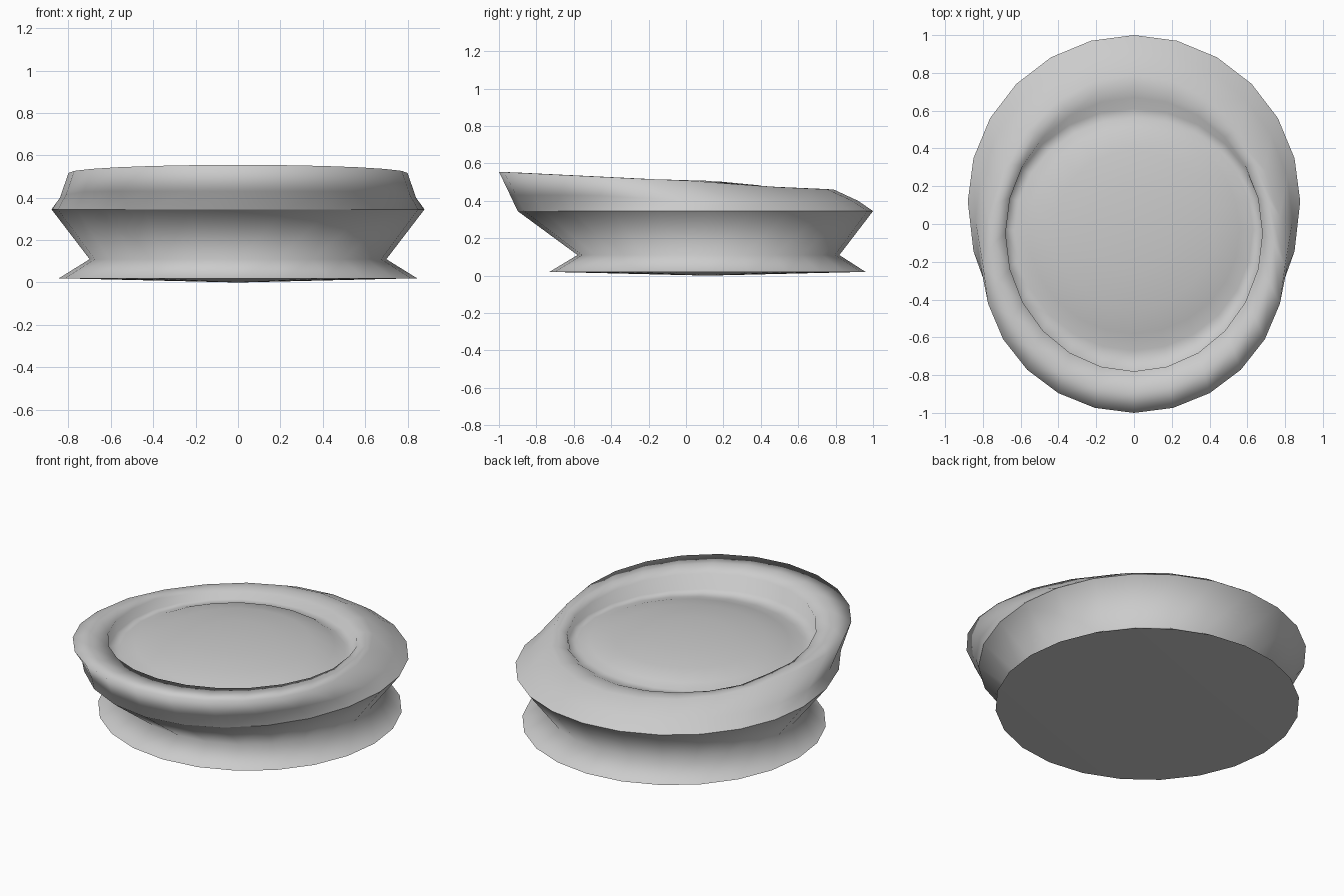
import bpy, bmesh, math

if "Cube" in bpy.data.objects:
    bpy.data.objects.remove(bpy.data.objects["Cube"])

N = 24


def egg_ring(bm, cy, rx, front, back, z):
    """Ring reaching y=front and y=back, widest at y=cy; z is a number or a function of y."""
    ring = []
    for i in range(N):
        a = 2 * math.pi * i / N
        s = math.sin(a)
        y = cy + s * ((back - cy) if s > 0 else (cy - front))
        ring.append(bm.verts.new((rx * math.cos(a), y, z(y) if callable(z) else z)))
    return ring


def loft(name, rings, start, end, sharp_rings):
    bm = bmesh.new()
    loops = [egg_ring(bm, *r) for r in rings]
    for lo, hi in zip(loops, loops[1:]):
        for i in range(N):
            j = (i + 1) % N
            bm.faces.new((lo[i], lo[j], hi[j], hi[i]))
    # close both ends with fans
    for loop, tip in ((loops[0], start), (loops[-1], end)):
        c = bm.verts.new(tip)
        for i in range(N):
            bm.faces.new((loop[i], loop[(i + 1) % N], c))
    bmesh.ops.recalc_face_normals(bm, faces=bm.faces[:])
    for f in bm.faces:
        f.smooth = True
    # crisp edges only on the chosen rings
    for k in sharp_rings:
        for i in range(N):
            bm.edges.get((loops[k][i], loops[k][(i + 1) % N])).smooth = False
    me = bpy.data.meshes.new(name)
    bm.to_mesh(me)
    bm.free()
    ob = bpy.data.objects.new(name, me)
    bpy.context.collection.objects.link(ob)
    return ob


def rim_z(y):
    """Rim height: high front section stepping down to a lower back section."""
    if y < 0.18:
        return 0.506 + max(0, -y) * 0.049
    if y < 0.33:
        return 0.506 - (y - 0.18) * 0.175
    return 0.48 - (y - 0.33) * 0.043


# flared foot, waist, raised rim, hollow and padded centre in one skin
loft("padded_bowl", [
    (0.115, 0.845, -0.73, 0.96, 0.02),
    (0.12, 0.70, -0.58, 0.82, 0.11),
    (0.12, 0.88, -0.90, 1.00, 0.345),
    (0.02, 0.84, -0.94, 0.92, lambda y: 0.40 + 0.03 * min(1, max(0, -y * 2))),
    (-0.22, 0.80, -1.00, 0.79, rim_z),
    (-0.10, 0.74, -0.89, 0.73, lambda y: rim_z(y) + 0.001),
    (-0.05, 0.68, -0.78, 0.67, lambda y: rim_z(y) - 0.01),
    (-0.03, 0.685, -0.79, 0.61, 0.43),
    (-0.03, 0.63, -0.67, 0.56, 0.43),
    (-0.03, 0.56, -0.58, 0.52, 0.456),
    (-0.03, 0.42, -0.45, 0.39, 0.483),
    (-0.03, 0.22, -0.25, 0.19, 0.502),
], (0, 0.115, 0.0), (0, -0.03, 0.508), (0, 2))
